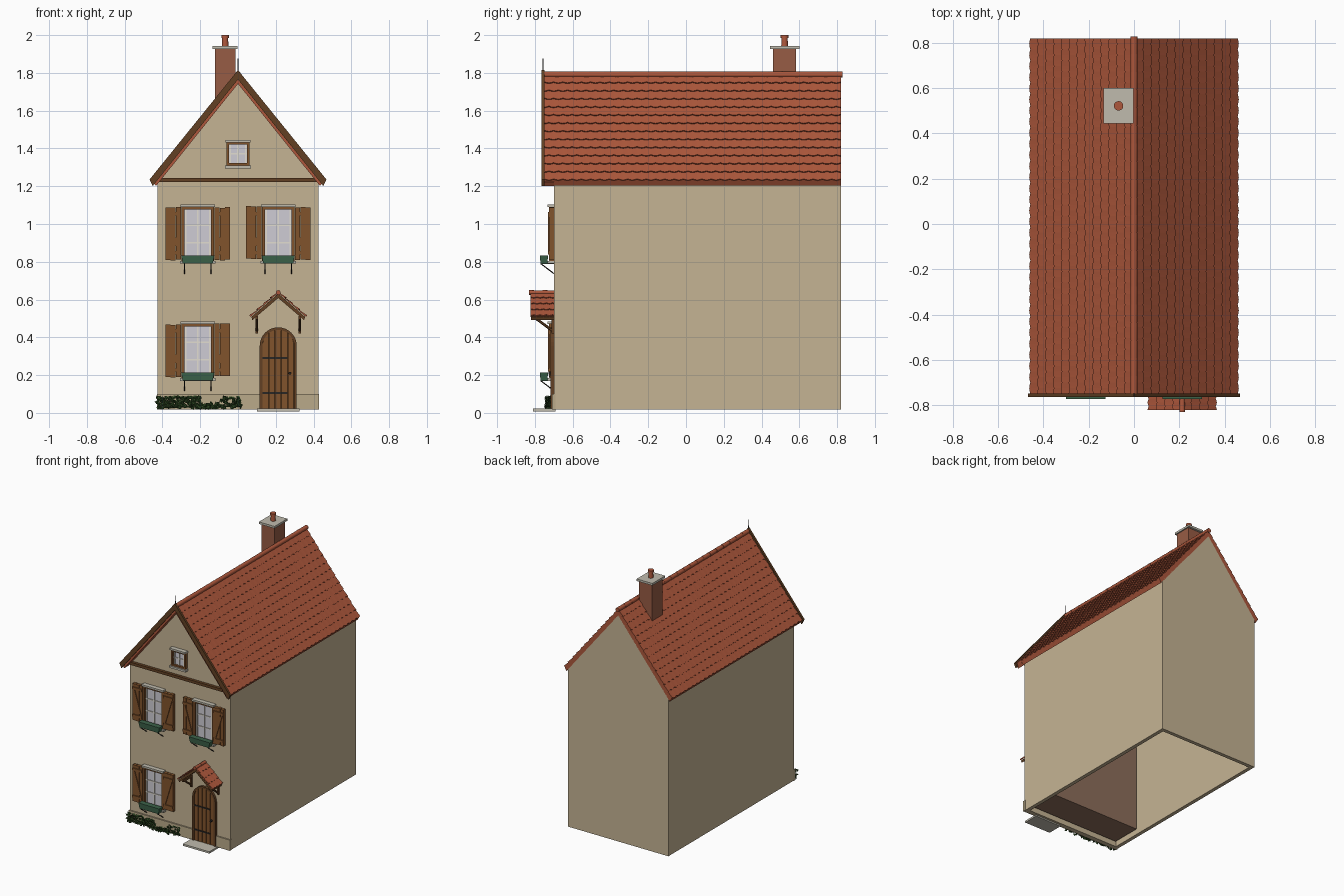
import bpy, bmesh, math, random
from mathutils import Vector

if "Cube" in bpy.data.objects:
    bpy.data.objects.remove(bpy.data.objects["Cube"])
random.seed(4)

def mat(name, r, g, b):
    m = bpy.data.materials.new(name)
    m.diffuse_color = [(c / 255) ** 2.2 for c in (r, g, b)] + [1]
    m.use_nodes = True
    m.node_tree.nodes["Principled BSDF"].inputs["Base Color"].default_value = m.diffuse_color
    return m

PLASTER = mat("plaster", 196, 178, 146)
STONE = mat("stone", 190, 186, 172)
PLINTH = mat("plinth", 184, 168, 136)
TILE = mat("roof_tile", 172, 88, 62)
BRICK = mat("brick", 150, 92, 70)
WOOD = mat("wood", 128, 84, 48)
DARKWOOD = mat("dark_wood", 98, 66, 40)
IRON = mat("iron", 45, 42, 40)
GLASS = mat("glass", 205, 203, 212)
WHITE = mat("white_paint", 225, 220, 208)
GREEN = mat("green_paint", 62, 98, 74)
LEAF = mat("leaf", 48, 72, 38)
INSIDE = mat("inside", 140, 110, 92)

def finish(name, bm, m):
    bmesh.ops.recalc_face_normals(bm, faces=bm.faces)
    me = bpy.data.meshes.new(name)
    bm.to_mesh(me)
    bm.free()
    me.materials.append(m)
    ob = bpy.data.objects.new(name, me)
    bpy.context.collection.objects.link(ob)
    return ob

def box(name, x0, x1, y0, y1, z0, z1, m):
    return extrude(name, [(x0, z0), (x1, z0), (x1, z1), (x0, z1)], y0, y1, m)

def extrude(name, pts, y0, y1, m):
    """Extrude an x-z outline along y."""
    bm = bmesh.new()
    f = bm.faces.new([bm.verts.new((x, y0, z)) for x, z in pts])
    r = bmesh.ops.extrude_face_region(bm, geom=[f])
    vs = [v for v in r["geom"] if isinstance(v, bmesh.types.BMVert)]
    bmesh.ops.translate(bm, verts=vs, vec=(0, y1 - y0, 0))
    return finish(name, bm, m)

def rod(name, a, b, r, m, sides=8, r2=None):
    a, b = Vector(a), Vector(b)
    bm = bmesh.new()
    bmesh.ops.create_cone(bm, cap_ends=True, segments=sides, radius1=r,
                          radius2=r if r2 is None else r2, depth=(b - a).length)
    ob = finish(name, bm, m)
    ob.location = (a + b) / 2
    ob.rotation_euler = (b - a).to_track_quat('Z', 'Y').to_euler()
    if sides > 6:
        for p in ob.data.polygons:
            p.use_smooth = len(p.vertices) == 4
    return ob

def strip(name, a, b, w, y0, y1, m):
    """Flat board between two x-z points."""
    a, b = Vector(a), Vector(b)
    d = (b - a).normalized() * w / 2
    n = Vector((-d.y, d.x))
    return extrude(name, [a - n, b - n, b + n, a + n], y0, y1, m)

def chevron(name, cx, hw, zr, ze, t, y0, y1, m):
    """Inverted V slab: half width, ridge z, eave z, vertical thickness."""
    return extrude(name, [(cx - hw, ze), (cx, zr), (cx + hw, ze), (cx + hw * .965, ze - t * .7),
                          (cx, zr - t), (cx - hw * .965, ze - t * .7)], y0, y1, m)

def tiles(name, cx, hw, zr, ze, y0, y1, rows, count, th):
    """Overlapping scalloped tile courses on both slopes."""
    bm = bmesh.new()
    for s in (-1, 1):
        d = Vector((s * hw, 0, ze - zr))
        n = Vector((s * (zr - ze), 0, hw)).normalized() * th
        for i in range(rows):
            shift = 2 * (i % 2)
            prev = None
            for k in range(count * 4 + 1):
                y = y0 + (y1 - y0) * k / (count * 4)
                wave = .14 * abs(math.sin(math.pi * (k + shift) / 4))
                up = Vector((cx, y, zr)) + d * max(0, (i - .15) / rows)
                lo = Vector((cx, y, zr)) + d * (i + .9 + wave) / rows
                cur = [bm.verts.new(p) for p in (up + n * .3, lo + n, lo, up)]
                if prev:
                    for j in range(4):
                        q = (j + 1) % 4
                        bm.faces.new((prev[j], prev[q], cur[q], cur[j]))
                else:
                    bm.faces.new(cur)
                prev = cur
            bm.faces.new(prev)
    return finish(name, bm, TILE)

# House shell, hollow and open underneath
W, F, B, Z0 = .425, -.70, .82, .018
shell = extrude("walls", [(-W, Z0), (W, Z0), (W, 1.225), (0, 1.75), (-W, 1.225)], F, B, PLASTER)
bm = bmesh.new()
bm.from_mesh(shell.data)
bmesh.ops.delete(bm, geom=[f for f in bm.faces if f.normal.z < -.9], context='FACES_ONLY')
bm.to_mesh(shell.data)
bm.free()
sol = shell.modifiers.new("thickness", 'SOLIDIFY')
sol.thickness, sol.offset = .04, -1
box("inner_partition", -.384, .384, -.66, -.43, .05, 1.2, INSIDE)
box("plinth_left", -W - .003, .115, F - .01, F + .01, Z0, .10, PLINTH)
box("plinth_right", .311, W + .003, F - .01, F + .01, Z0, .10, PLINTH)

# Main roof
chevron("roof_deck", 0, .453, 1.785, 1.232, .04, -.75, B, TILE)
tiles("roof_tiles", 0, .453, 1.785, 1.228, -.75, B, 13, 32, .011)
for i in range(20):
    y = -.755 + i * .079
    rod("ridge_tile", (0, y, 1.791), (0, y + .083, 1.791), .015, TILE, 10, .0165)
chevron("bargeboard", 0, .468, 1.815, 1.236, .05, -.765, -.748, DARKWOOD)
chevron("verge_trim", 0, .45, 1.772, 1.222, .03, -.755, -.70, TILE)
box("gable_beam", -.425, .425, -.722, -.69, 1.222, 1.243, DARKWOOD)
rod("finial", (0, -.757, 1.78), (0, -.757, 1.875), .004, IRON, 6, .002)

# Chimney
box("chimney_stack", -.122, -.012, .46, .583, 1.58, 1.928, BRICK)
box("chimney_cap", -.135, -.003, .445, .60, 1.926, 1.942, STONE)
rod("chimney_pot", (-.068, .522, 1.94), (-.068, .522, 1.985), .018, TILE, 14, .016)
rod("pot_rim", (-.068, .522, 1.984), (-.068, .522, 2.0), .021, TILE, 14)

def window(cx, z0, z1, hw, cols, rows, t):
    """Frame, panes, glazing bars, lintel and sill."""
    box("window_glass", cx - hw, cx + hw, -.706, -.69, z0, z1, GLASS)
    for s in (-1, 1):
        e = cx + s * hw
        box("window_jamb", e - t / 2, e + t / 2, -.722, -.69, z0, z1, WOOD)
        box("window_sash_side", e - s * t - .004, e - s * t + .004, -.713, -.69, z0, z1, WHITE)
    for z in (z0, z1):
        box("window_rail", cx - hw - t / 2, cx + hw + t / 2, -.722, -.69, z - t / 2, z + t / 2, WOOD)
    for i in range(1, cols):
        x = cx - hw + 2 * hw * i / cols
        box("glazing_bar", x - .004, x + .004, -.712, -.69, z0, z1, WHITE)
    for i in range(1, rows):
        z = z0 + (z1 - z0) * i / rows
        box("glazing_bar", cx - hw, cx + hw, -.711, -.69, z - .004, z + .004, WHITE)
    box("lintel", cx - hw - .012, cx + hw + .012, -.734, -.69, z1 + .005, z1 + .019, STONE)
    box("sill", cx - hw - .015, cx + hw + .015, -.734, -.69, z0 - .02, z0 - .005, STONE)

def shutter(cx, z0, z1, s):
    """Three planks with rails and a diagonal brace."""
    for i in (-1, 0, 1):
        x = cx + i * .028
        dz = random.uniform(-.005, .005)
        box("shutter_plank", x - .0132, x + .0132, -.724, -.70, z0 + dz, z1 + dz, WOOD)
    for z in (z0 + .035, z1 - .035):
        box("shutter_rail", cx - .04, cx + .04, -.731, -.72, z - .009, z + .009, WOOD)
    strip("shutter_brace", (cx - s * .03, z0 + .04), (cx + s * .03, z1 - .04), .013, -.730, -.72, WOOD)

def flower_box(cx, z):
    bm = bmesh.new()
    bmesh.ops.create_cube(bm, size=1)
    for v in bm.verts:
        k = 1 if v.co.z > 0 else .9
        v.co = (cx + v.co.x * .176 * k, -.752 + v.co.y * .042 * k, z + v.co.z * .042)
    finish("window_box", bm, GREEN)
    for s in (-1, 1):
        x = cx + s * .07
        rod("box_bracket", (x, -.77, z - .022), (x, -.70, z - .075), .003, IRON, 6)
        rod("box_support", (x, -.77, z - .022), (x, -.70, z - .022), .003, IRON, 6)

# Facade windows with shutters and boxes
for cx, z in ((-.213, .81), (.213, .81), (-.213, .19)):
    window(cx, z, z + .275, .079, 2, 3, .016)
    for s in (-1, 1):
        shutter(cx + s * .13, z + .002, z + .28, s)
    flower_box(cx, z + .003)
window(0, 1.315, 1.427, .054, 2, 2, .014)

# Arched door made of planks
DX, SPRING = .213, .355
def arch(r, n=16):
    return [(DX + r * math.cos(math.pi * i / n), SPRING + r * math.sin(math.pi * i / n)) for i in range(n + 1)]
outer = [(DX + .098, Z0)] + arch(.098) + [(DX - .098, Z0)]
inner = [(DX + .084, Z0)] + arch(.084) + [(DX - .084, Z0)]
extrude("door_frame", outer + inner[::-1], -.718, -.69, DARKWOOD)
extrude("door_back", inner, -.703, -.69, DARKWOOD)
for i in range(5):
    a, b = -.083 + i * .0335, -.083 + i * .0335 + .031
    top = [b + (a - b) * k / 4 for k in range(5)]
    pts = [(DX + a, Z0), (DX + b, Z0)] + [(DX + x, SPRING + math.sqrt(max(0, .0838 ** 2 - x * x))) for x in top]
    extrude("door_plank", pts, -.711, -.695, WOOD)
for z in (.105, .29):
    box("door_strap", DX - .083, DX + .05, -.715, -.70, z - .005, z + .005, IRON)
rod("door_handle", (DX + .062, -.70, .21), (DX + .062, -.727, .21), .008, IRON)
box("door_step", .10, .325, -.81, -.69, .008, .022, STONE)

# Door canopy
chevron("canopy_deck", DX, .142, .632, .508, .024, -.82, -.69, DARKWOOD)
tiles("canopy_tiles", DX, .145, .636, .51, -.822, -.69, 4, 4, .010)
for y in (-.83, -.76):
    rod("canopy_ridge", (DX, y, .637), (DX, y + .07, .637), .013, TILE, 10, .011)
for s in (-1, 1):
    x = DX + s * .113
    box("canopy_arm", x - .007, x + .007, -.81, -.69, .495, .512, DARKWOOD)
    box("canopy_post", x - .007, x + .007, -.712, -.69, .42, .50, DARKWOOD)
    rod("canopy_brace", (x, -.795, .50), (x, -.70, .43), .007, DARKWOOD, 6)

# Ivy along the wall foot: folded leaves scattered on stems
bm = bmesh.new()
for i in range(230):
    x = random.uniform(-.43, -.2) if i < 140 else random.uniform(-.2, .015)
    z = random.uniform(.025, .085 if x < -.2 or x > -.09 else .05)
    c = Vector((x, random.uniform(-.745, -.712), z))
    u = Vector((random.uniform(-1, 1), random.uniform(-.4, .4), random.uniform(-1, 1))).normalized() * .013
    w = u.cross(Vector((random.uniform(-.4, .4), 1, random.uniform(-.4, .4)))).normalized() * .01
    fold = Vector((0, .005, 0))
    a, b, l, r = [bm.verts.new(p) for p in (c - u, c + u, c + w + fold, c - w + fold)]
    bm.faces.new((a, b, l))
    bm.faces.new((a, r, b))
finish("ivy_leaves", bm, LEAF)
rod("ivy_stem", (-.42, -.72, .03), (.01, -.72, .035), .004, LEAF, 6)
